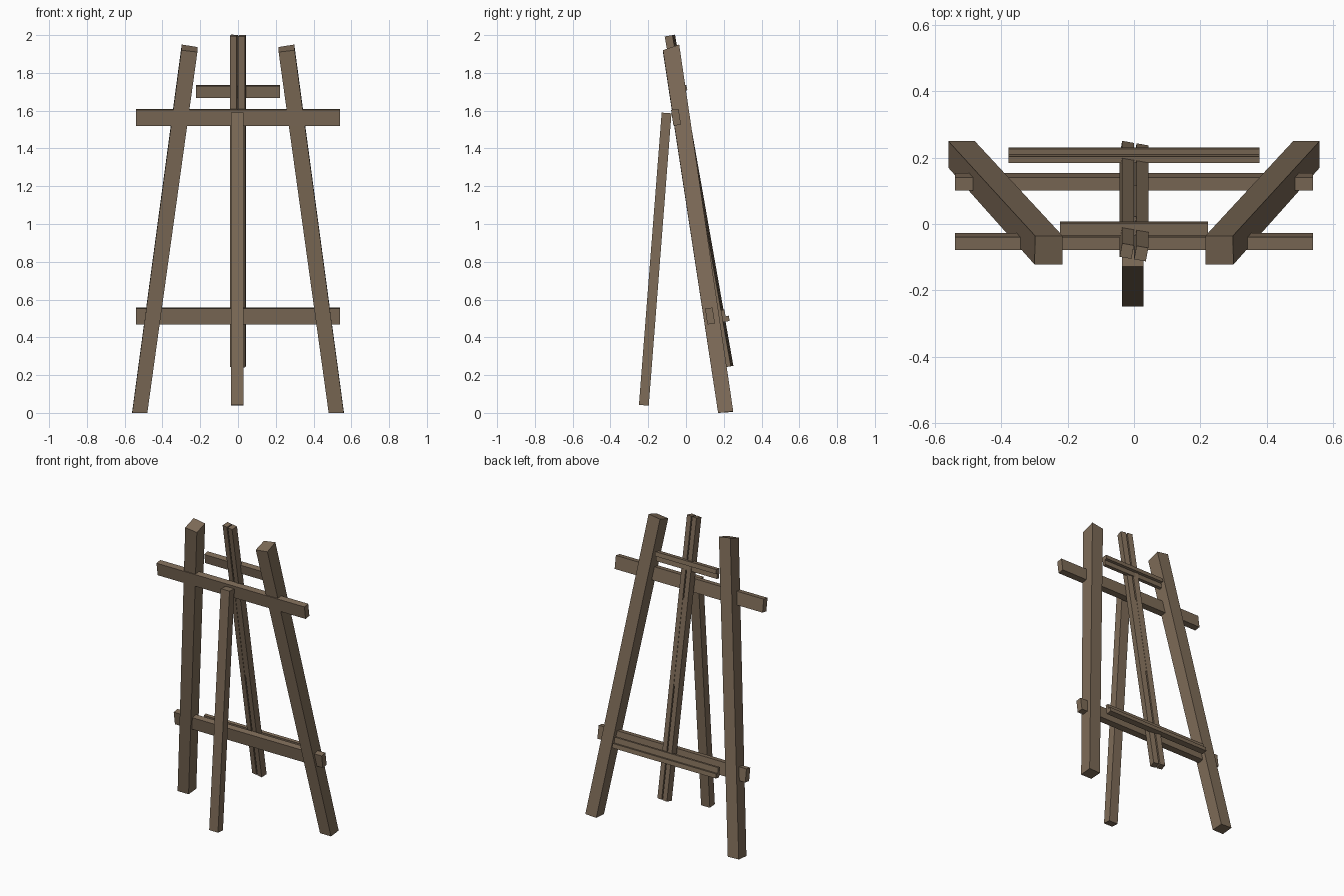
import bpy, bmesh, math
from mathutils import Vector, Matrix

if "Cube" in bpy.data.objects:
    bpy.data.objects.remove(bpy.data.objects["Cube"])

wood = bpy.data.materials.new("brown_wood")
wood.diffuse_color = (0.21, 0.15, 0.098, 1)
wood.use_nodes = True
wood.node_tree.nodes["Principled BSDF"].inputs["Base Color"].default_value = wood.diffuse_color


def hull_between(name, bottom, top):
    """Prism joining two four-corner loops or two profiles."""
    bm = bmesh.new()
    a = [bm.verts.new(p) for p in bottom]
    b = [bm.verts.new(p) for p in top]
    n = len(a)
    bm.faces.new(a[::-1])
    bm.faces.new(b)
    for i in range(n):
        j = (i + 1) % n
        bm.faces.new((a[i], a[j], b[j], b[i]))
    bmesh.ops.recalc_face_normals(bm, faces=bm.faces)
    me = bpy.data.meshes.new(name)
    bm.to_mesh(me)
    bm.free()
    me.materials.append(wood)
    ob = bpy.data.objects.new(name, me)
    bpy.context.collection.objects.link(ob)
    return ob


def beam(name, size, matrix, offset=(0, 0, 0)):
    """Box of a given size, offset in the local frame of the matrix."""
    x, y, z = (s / 2 for s in size)
    ring = [(-x, -y), (x, -y), (x, y), (-x, y)]
    o = Vector(offset)
    return hull_between(name,
                        [matrix @ (Vector((p, q, -z)) + o) for p, q in ring],
                        [matrix @ (Vector((p, q, z)) + o) for p, q in ring])


def tilt(y, z, deg, x=0):
    return Matrix.Translation((x, y, z)) @ Matrix.Rotation(math.radians(deg), 4, 'X')


# side legs, splayed outward and leaning back
for side, label in ((-1, "left"), (1, "right")):
    low = [(side * 0.56, 0.17, 0.0), (side * 0.48, 0.17, 0.0),
           (side * 0.48, 0.25, 0.005), (side * 0.56, 0.25, 0.008)]
    high = [(side * 0.30, -0.122, 1.92), (side * 0.215, -0.122, 1.91),
            (side * 0.215, -0.036, 1.937), (side * 0.298, -0.036, 1.95)]
    hull_between(label + "_leg", low, high)

# cross bars between the legs
beam("upper_crossbar", (1.08, 0.04, 0.085), tilt(-0.053, 1.565, 8.5))
beam("lower_crossbar", (1.08, 0.04, 0.085), tilt(0.127, 0.513, 8.5))

# back support leg
beam("back_leg", (0.064, 0.052, 1.552), tilt(-0.163, 0.814, -4.45, x=-0.004))

# split centre mast, twisted slightly about its own length
mast = tilt(0.069, 1.121, 10) @ Matrix.Rotation(math.radians(-10), 4, 'Z')
for side, label in ((-1, "left"), (1, "right")):
    beam(label + "_mast_strip", (0.036, 0.042, 1.78), mast, (side * 0.022, 0, 0))
beam("mast_spacer", (0.010, 0.038, 0.55), mast, (0, 0, 0.1))


# stepped holders: a plate with a projecting lip
def holder(name, half, matrix, lip_sign, height):
    h = height / 2
    prof = [(-0.018, -h), (0.019, -h), (0.019, -h + 0.028),
            (0.002, -h + 0.028), (0.002, h), (-0.018, h)]
    ends = [[matrix @ Vector((x, p, q * lip_sign)) for p, q in prof]
            for x in (-half, half)]
    hull_between(name, ends[0], ends[1])


holder("canvas_ledge", 0.378, tilt(0.207, 0.515, 10), 1, 0.064)
holder("canvas_clamp", 0.223, tilt(-0.011, 1.702, 10), -1, 0.062)
